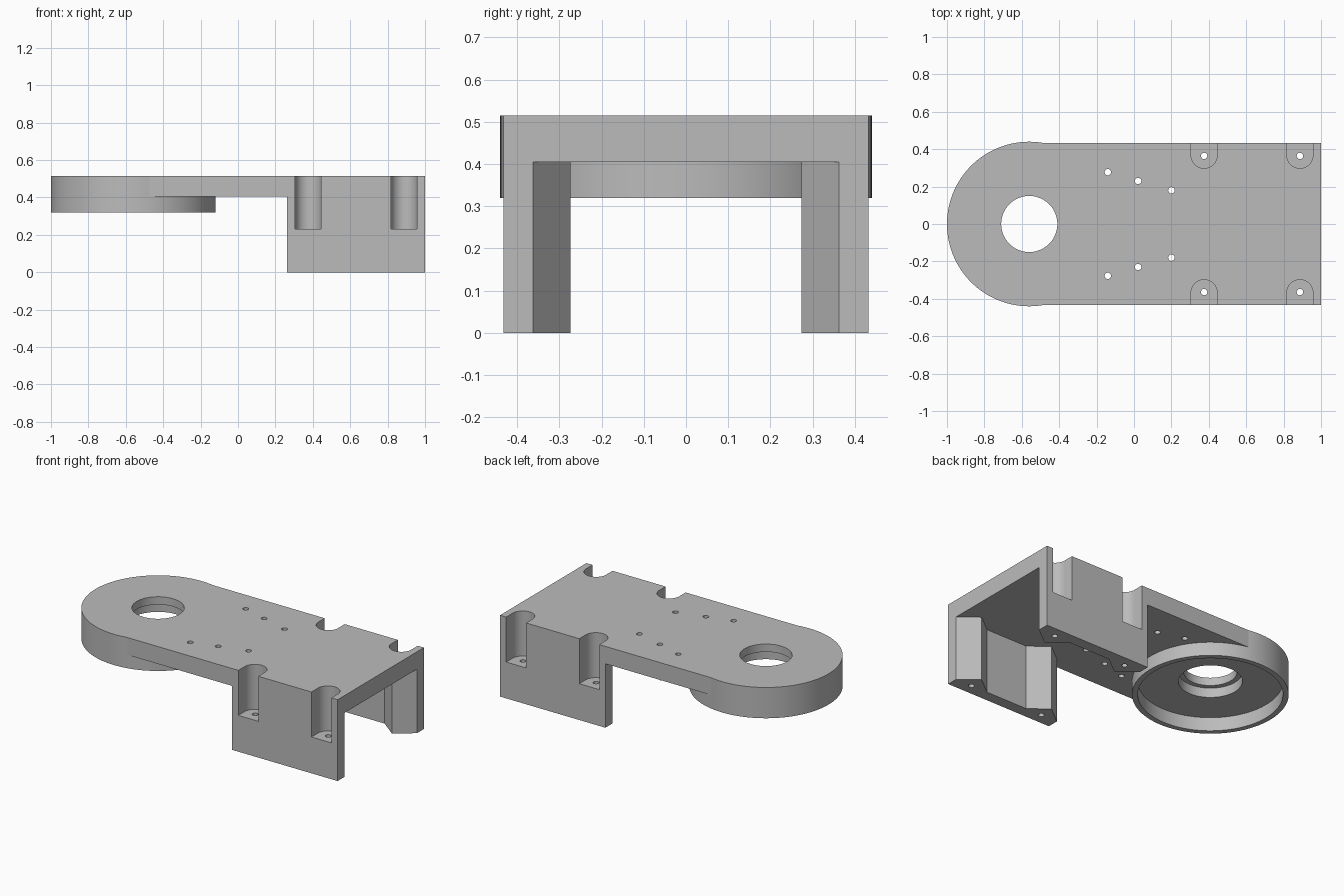
import bpy, bmesh, math

cube = bpy.data.objects.get("Cube")
if cube:
    bpy.data.objects.remove(cube, do_unlink=True)

grey = bpy.data.materials.new("plain grey")
grey.use_nodes = True
colour = (0.5, 0.5, 0.5, 1)
grey.diffuse_color = colour
grey.node_tree.nodes["Principled BSDF"].inputs["Base Color"].default_value = colour

TOP, UNDER, HALF = 0.515, 0.405, 0.432     # plate top, plate underside, half width
HEAD_X, HEAD_R = -0.56, 0.44               # round head
INNER, APEX, RIB = 0.362, 0.274, 0.113     # leg inner face, rib tip, rib half width
LEG_X = 0.262
SCREWS = (LEG_X + RIB, 1 - RIB)


def prism(name, outline, z0, z1):
    """Extrude a closed xy outline between two heights."""
    bm = bmesh.new()
    face = bm.faces.new([bm.verts.new((x, y, z0)) for x, y in outline])
    extruded = bmesh.ops.extrude_face_region(bm, geom=[face])["geom"]
    verts = [v for v in extruded if isinstance(v, bmesh.types.BMVert)]
    bmesh.ops.translate(bm, verts=verts, vec=(0, 0, z1 - z0))
    bmesh.ops.recalc_face_normals(bm, faces=bm.faces)
    mesh = bpy.data.meshes.new(name)
    bm.to_mesh(mesh)
    bm.free()
    mesh.materials.append(grey)
    obj = bpy.data.objects.new(name, mesh)
    bpy.context.collection.objects.link(obj)
    return obj


def arc(x, y, r, start=0, sweep=2 * math.pi, steps=64):
    return [(x + r * math.cos(start + sweep * i / steps),
             y + r * math.sin(start + sweep * i / steps)) for i in range(steps)]


def cylinder(name, x, y, r, z0, z1, steps=64):
    return prism(name, arc(x, y, r, steps=steps), z0, z1)


def combine(target, part, operation):
    """Apply a boolean and discard the second solid."""
    mod = target.modifiers.new(operation, "BOOLEAN")
    mod.operation, mod.solver, mod.object = operation, "EXACT", part
    bpy.context.view_layer.objects.active = target
    bpy.ops.object.modifier_apply(modifier=mod.name)
    bpy.data.objects.remove(part, do_unlink=True)


# Flat plate with the round head
bracket = prism("bracket", [(HEAD_X, -HALF), (1, -HALF), (1, HALF), (HEAD_X, HALF)], UNDER, TOP)
combine(bracket, cylinder("head", HEAD_X, 0, HEAD_R, 0.32, TOP, 128), "UNION")

# Side legs with a triangular rib behind each screw
for side in (-1, 1):
    outline = [(LEG_X, HALF), (LEG_X, INNER)]
    for x in SCREWS:
        outline += [(x, APEX), (x + RIB, INNER)]
        if x == SCREWS[0]:
            outline.append((SCREWS[1] - RIB, INNER))
    outline.append((1, HALF))
    leg = prism("leg", [(x, side * y) for x, y in outline], 0, 0.46)
    combine(bracket, leg, "UNION")

# Head recess, counterbore and through hole
for radius, z0, z1 in ((0.408, 0.2, UNDER), (0.18, 0.3, 0.465), (0.15, 0.3, 0.6)):
    combine(bracket, cylinder("head_bore", HEAD_X, 0, radius, z0, z1, 96), "DIFFERENCE")

# Screw pockets, screw holes and small plate holes
for side in (-1, 1):
    for x in SCREWS:
        pocket = arc(x, 0.368, 0.07, math.pi, math.pi, 32)
        pocket += [(x + 0.07, 0.368), (x + 0.07, 0.5), (x - 0.07, 0.5)]
        combine(bracket, prism("pocket", [(px, side * py) for px, py in pocket], 0.23, 0.6),
                "DIFFERENCE")
        combine(bracket, cylinder("screw_hole", x, side * 0.364, 0.017, -0.1, 0.3), "DIFFERENCE")
    for x, y in ((-0.14, 0.277), (0.022, 0.23), (0.2, 0.18)):
        combine(bracket, cylinder("plate_hole", x, side * y, 0.017, 0.3, 0.6), "DIFFERENCE")

# Smooth the round walls, keep all corners sharp
bpy.ops.object.select_all(action="DESELECT")
bracket.select_set(True)
bpy.context.view_layer.objects.active = bracket
bpy.ops.object.shade_smooth_by_angle(angle=math.radians(8))
